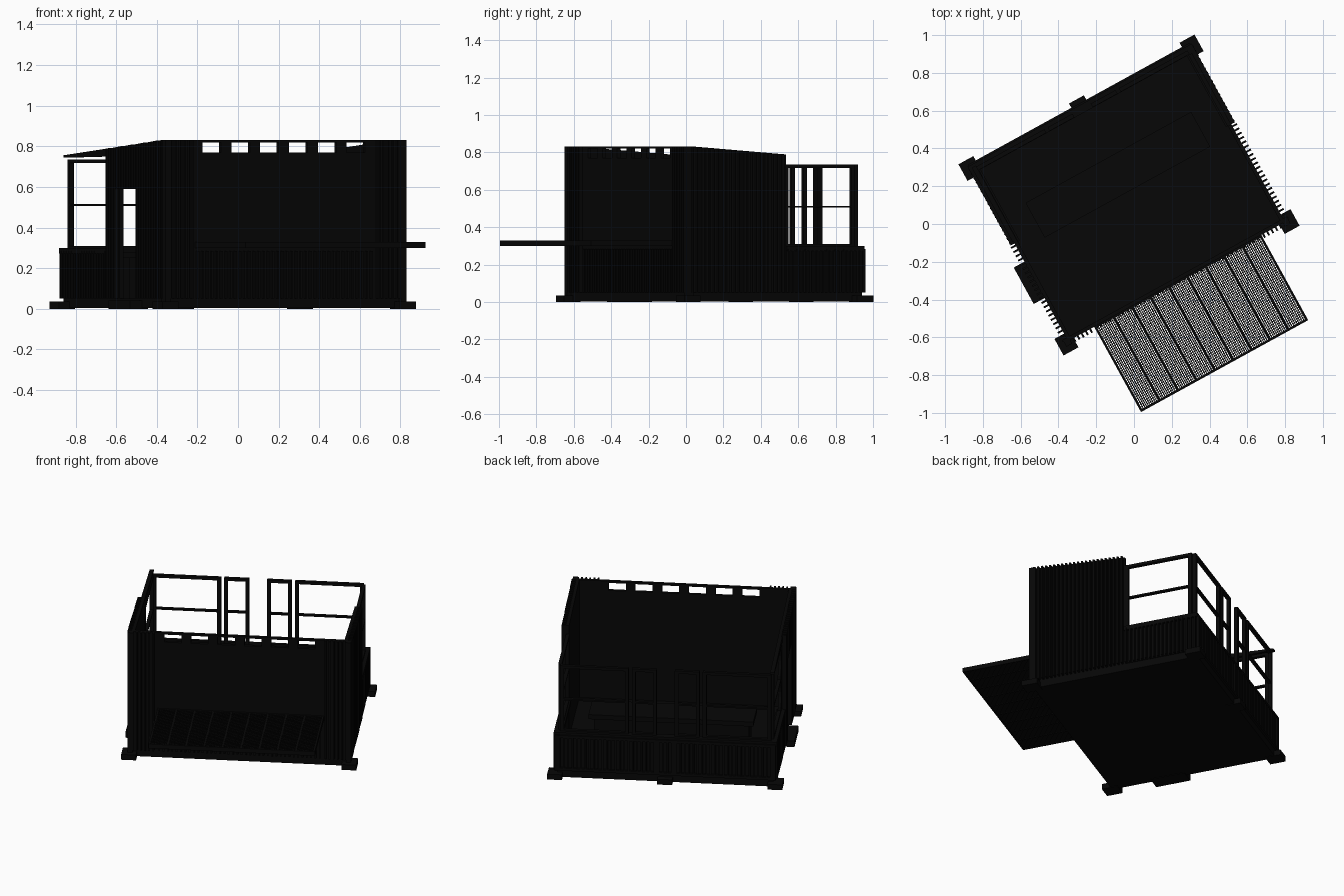
import bpy, bmesh, math
from mathutils import Matrix, Vector

cube = bpy.data.objects.get("Cube")
if cube:
    bpy.data.objects.remove(cube, do_unlink=True)


def material(name, v):
    m = bpy.data.materials.new(name)
    m.use_nodes = True
    m.diffuse_color = (v, v, v, 1)
    bsdf = m.node_tree.nodes["Principled BSDF"]
    bsdf.inputs["Base Color"].default_value = (v, v, v, 1)
    return m


BLACK = material("near black", 0.002)

# The whole building is turned on the plot
FRAME = Matrix.Translation((-0.03, 0.16, 0)) @ Matrix.Rotation(math.radians(28.8), 4, "Z")
W, D = 0.655, 0.53         # half width and half depth of the walls
BASE, SILL, TOP, RAIL = 0.05, 0.285, 0.832, 0.735
WALL_END = 0.06            # where the tall side walls stop
PITCH, RIB = 0.026, 0.005  # spacing and half width of the wall ribs


def finish(name, bm):
    bmesh.ops.recalc_face_normals(bm, faces=bm.faces[:])
    me = bpy.data.meshes.new(name)
    bm.to_mesh(me)
    bm.free()
    me.materials.append(BLACK)
    ob = bpy.data.objects.new(name, me)
    bpy.context.collection.objects.link(ob)
    ob.matrix_world = FRAME
    return ob


def boxes(name, items):
    """Each item is (x0, x1, y0, y1, z0, z1)."""
    bm = bmesh.new()
    for x0, x1, y0, y1, z0, z1 in items:
        mat = Matrix.Translation(((x0 + x1) / 2, (y0 + y1) / 2, (z0 + z1) / 2))
        mat = mat @ Matrix.Diagonal((x1 - x0, y1 - y0, z1 - z0, 1))
        bmesh.ops.create_cube(bm, size=1, matrix=mat)
    return finish(name, bm)


def side_plate(name, outline, x0, x1):
    """Extrude a (y, z) outline from x0 to x1."""
    bm = bmesh.new()
    face = bm.faces.new([bm.verts.new((x0, y, z)) for y, z in outline])
    new = bmesh.ops.extrude_face_region(bm, geom=[face])["geom"]
    bmesh.ops.translate(bm, vec=Vector((x1 - x0, 0, 0)),
                        verts=[g for g in new if isinstance(g, bmesh.types.BMVert)])
    return finish(name, bm)


def steps(a, b, pitch):
    n = round((b - a) / pitch)
    return [a + (b - a) * (i + 0.5) / n for i in range(n)]


def slope(y):
    return TOP - 0.075 * max(0, y + 0.5)


# Floor, base frame and ground pads
boxes("floor", [(-W, W, -D, D, 0.003, BASE)])
pads = [(sx * 0.668 - 0.045, sx * 0.668 + 0.045, y - 0.05, y + 0.05, 0, 0.035)
        for sx in (-1, 1) for y in (-0.535, 0.52)]
boxes("corner_pads", pads)
boxes("back_step", [(-0.045, 0.045, 0.47, 0.57, 0, 0.035)])
boxes("side_step", [(-0.72, -0.62, -0.27, -0.05, 0, 0.04)])

# Front wall with a row of high window slots
slots = [s * c for c in (0.405, 0.243, 0.081) for s in (-1, 1)]
slots.sort()
edges = [-W] + [c + s * 0.052 for c in slots for s in (-1, 1)] + [W]
piers = [(edges[i], edges[i + 1], -D, -D + 0.02, 0.77, 0.82) for i in range(0, len(edges), 2)]
boxes("front_wall", piers + [(-W, W, -D, -D + 0.02, BASE, 0.77), (-W, W, -D, -D + 0.02, 0.82, TOP)])
boxes("front_ribs", [(s * x - RIB, s * x + RIB, -D - 0.022, -D, BASE, TOP)
                     for x in steps(0.51, 0.66, PITCH) for s in (-1, 1)])
boxes("front_lower_ribs", [(x - RIB, x + RIB, -D - 0.015, -D, BASE, SILL)
                           for x in steps(-0.5, 0.5, PITCH)])
boxes("front_corner_posts", [(s * 0.662 - 0.015, s * 0.662 + 0.015, -D - 0.022, -D + 0.02, 0.03, TOP)
                             for s in (-1, 1)])

# Tall side walls: plain on the left, with a doorway and a wavy end on the right
side_plate("left_wall", [(-D, BASE), (WALL_END, BASE), (WALL_END, slope(WALL_END)), (-0.5, TOP), (-D, TOP)],
           W - 0.02, W)
d0, d1, dtop = -0.245, -0.045, 0.59
wave = [(0.088 + 0.014 * math.cos((z - 0.3) * 28), z) for z in [0.3 + 0.03 * i for i in range(16)]]
side_plate("right_wall", [(-D, BASE), (d0, BASE), (d0, dtop), (d1, dtop), (d1, BASE), (WALL_END, BASE)]
           + wave + [(0.09, slope(0.09)), (-0.5, TOP), (-D, TOP)], -W, -W + 0.02)
for name, s in (("left_ribs", 1), ("right_ribs", -1)):
    ribs = []
    for y in steps(-D, WALL_END, PITCH):
        low = dtop if s < 0 and d0 - RIB < y < d1 + RIB else BASE
        xs = sorted((s * W, s * (W + 0.027)))
        ribs.append((xs[0], xs[1], y - RIB, y + RIB, low, slope(y) - 0.002))
    boxes(name, ribs)

# Low walls around the rear half, with ribs and a narrow sill
boxes("low_walls", [(s * 0.65 - 0.01, s * 0.65 + 0.01, WALL_END, D, BASE, SILL) for s in (-1, 1)]
      + [(-W, W, D - 0.02, D, BASE, SILL)])
boxes("low_wall_ribs",
      [(s * 0.669 - 0.01, s * 0.669 + 0.01, y - RIB, y + RIB, BASE, SILL)
       for y in steps(WALL_END, D, PITCH) for s in (-1, 1)]
      + [(x - RIB, x + RIB, D, D + 0.012, BASE, SILL) for x in steps(-W, W, PITCH)])
boxes("low_wall_edging",
      [(-0.67, 0.67, D, D + 0.014, z, z + 0.018) for z in (BASE, SILL - 0.018)]
      + [(x - 0.015, x + 0.015, D, D + 0.014, BASE, SILL) for x in (-0.655, -0.055, 0.055, 0.655)])
boxes("sill", [(s * 0.65 - 0.027, s * 0.65 + 0.027, WALL_END, D + 0.005, SILL - 0.012, 0.3) for s in (-1, 1)]
      + [(-W, W, D - 0.04, D + 0.005, SILL - 0.012, 0.3)])


# Open window frames standing on the sill
def frame(a, b, along_x, at):
    t = 0.011
    parts = [(a, a + 2 * t, 0.3, RAIL), (b - 2 * t, b, 0.3, RAIL),
             (a, b, RAIL - 0.018, RAIL), (a, b, 0.505, 0.515), (a, b, 0.3, 0.31)]
    if along_x:
        return [(p, q, at - t, at + t, z0, z1) for p, q, z0, z1 in parts]
    return [(at - t, at + t, p, q, z0, z1) for p, q, z0, z1 in parts]


bars = []
for a, b in ((0.055, 0.205), (0.225, 0.64)):
    bars += frame(a, b, True, D - 0.027) + frame(-b, -a, True, D - 0.027)
boxes("back_window_frames", bars)
for name, s, start in (("left_window_frame", 1, WALL_END), ("right_window_frame", -1, 0.04)):
    boxes(name, frame(start, D - 0.04, False, s * 0.643))

# Sloping board over the right window frame
side_plate("right_top_board", [(0.07, 0.75), (0.52, 0.744), (0.52, 0.756), (0.07, slope(0.07))],
           -W - 0.005, -W + 0.02)

# Counter inside
boxes("counter", [(-0.5, 0.5, 0.01, 0.22, 0.25, 0.28), (-0.47, 0.47, 0.04, 0.19, BASE, 0.25)])

# Fold-down grating in front, in nine panels
y0, y1, mid = -1.04, -D, 0.007
panel = 1.0 / 9
dividers = [mid - 0.5 + i * panel for i in range(10)]
boxes("grating_frame", [(x - 0.005, x + 0.005, y0, y1, 0.3, 0.328) for x in dividers]
      + [(mid - 0.505, mid + 0.505, y - 0.005, y + 0.005, 0.3, 0.328) for y in (y0, y1 - 0.005)])
boxes("grating_bars", [(x - 0.0025, x + 0.0025, y0, y1, 0.302, 0.326)
                       for x in steps(mid - 0.5, mid + 0.5, 0.0101)])
boxes("grating_cross_bars", [(mid - 0.5, mid + 0.5, y - 0.0015, y + 0.0015, 0.312, 0.324)
                             for y in steps(y0, y1, 0.012)])
